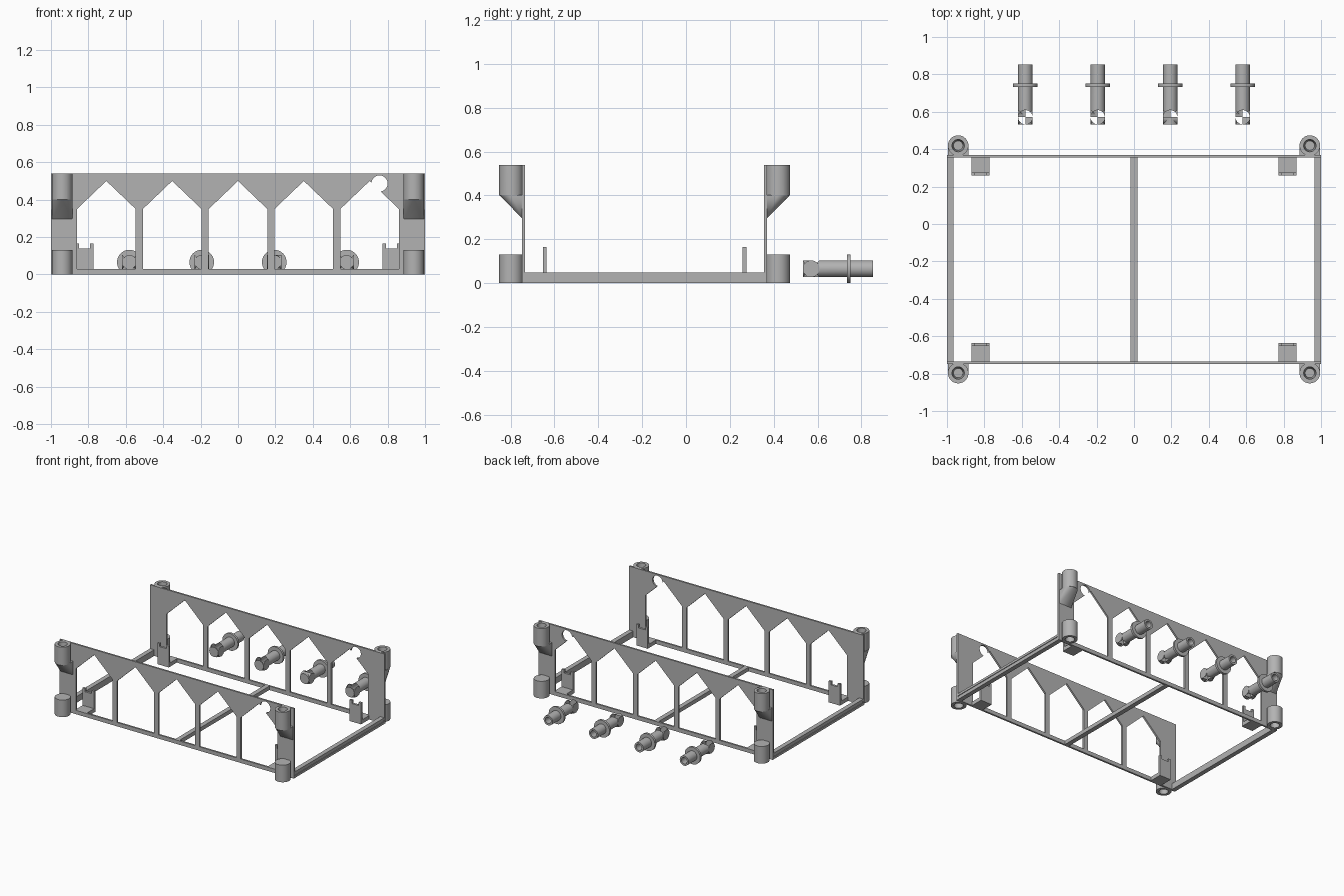
import bpy, bmesh, math
from mathutils import Vector, Matrix

cube = bpy.data.objects.get("Cube")
if cube:
    bpy.data.objects.remove(cube, do_unlink=True)

grey = bpy.data.materials.new("plain_grey")
grey.use_nodes = True
colour = (0.45, 0.45, 0.45, 1)
grey.diffuse_color = colour
grey.node_tree.nodes["Principled BSDF"].inputs["Base Color"].default_value = colour

MID_Y = -0.189       # middle of the frame
PANEL_Y = 0.552      # panel centre, measured from MID_Y
THICK = 0.014
TUBE_Y = 0.608
TUBE_R = 0.055


def make(name, bm):
    bmesh.ops.recalc_face_normals(bm, faces=bm.faces)
    me = bpy.data.meshes.new(name)
    bm.to_mesh(me)
    bm.free()
    me.materials.append(grey)
    ob = bpy.data.objects.new(name, me)
    bpy.context.collection.objects.link(ob)
    return ob


def prism(name, pts, axis, lo, hi):
    """Extrude a 2D outline along x or y."""
    bm = bmesh.new()
    place = (lambda a, b, d: (d, a, b)) if axis == "x" else (lambda a, b, d: (a, d, b))
    face = bm.faces.new([bm.verts.new(place(a, b, lo)) for a, b in pts])
    new = bmesh.ops.extrude_face_region(bm, geom=[face])["geom"]
    shift = Vector(place(0, 0, hi - lo))
    bmesh.ops.translate(bm, verts=[v for v in new if isinstance(v, bmesh.types.BMVert)], vec=shift)
    return make(name, bm)


def box(name, x0, x1, y0, y1, z0, z1):
    return prism(name, [(x0, z0), (x1, z0), (x1, z1), (x0, z1)], "y", y0, y1)


def rod(name, centre, axis, length, r1, r2=None, sides=40):
    bm = bmesh.new()
    turn = Vector((0, 0, 1)).rotation_difference(Vector(axis)).to_matrix().to_4x4()
    bmesh.ops.create_cone(bm, cap_ends=True, segments=sides, radius1=r1,
                          radius2=r1 if r2 is None else r2, depth=length,
                          matrix=Matrix.Translation(centre) @ turn)
    return make(name, bm)


def combine(ob, others, operation):
    """Boolean the helpers into the part, then delete them."""
    for other in others:
        mod = ob.modifiers.new("bool", "BOOLEAN")
        mod.operation, mod.object, mod.solver = operation, other, "EXACT"
    bpy.context.view_layer.update()
    result = bpy.data.meshes.new_from_object(
        ob.evaluated_get(bpy.context.evaluated_depsgraph_get()))
    ob.modifiers.clear()
    ob.data = result
    for other in others:
        bpy.data.objects.remove(other, do_unlink=True)
    return ob


def smooth(ob):
    bpy.ops.object.select_all(action="DESELECT")
    ob.select_set(True)
    bpy.context.view_layer.objects.active = ob
    bpy.ops.object.shade_smooth_by_angle(angle=math.radians(30))


def panel(name, y):
    # Arched side wall with five pointed openings and one cable hole
    ob = box(name, -1, 1, y - THICK / 2, y + THICK / 2, 0, 0.54)
    cutters = []
    for i in range(-2, 3):
        c, w = i * 0.352, 0.157
        outline = [(c - w, 0.03), (c + w, 0.03), (c + w, 0.35), (c, 0.5), (c - w, 0.35)]
        cutters.append(prism("opening_cutter", outline, "y", y - 0.1, y + 0.1))
    cutters.append(rod("hole_cutter", (0.757, y, 0.487), (0, 1, 0), 0.2, 0.043))
    smooth(combine(ob, cutters, "DIFFERENCE"))


def upper_socket(name, x, side):
    # Round socket hulled to a square back, tapering down onto the wall
    y, wall = MID_Y + side * TUBE_Y, MID_Y + side * PANEL_Y
    bm = bmesh.new()
    bmesh.ops.create_cone(bm, cap_ends=True, segments=40, radius1=TUBE_R, radius2=TUBE_R,
                          depth=0.14, matrix=Matrix.Translation((x, y, 0.47)))
    ob = make(name, bm)
    hull = bmesh.new()
    for i in range(40):
        a = i * math.tau / 40
        hull.verts.new((x + TUBE_R * math.cos(a), y + TUBE_R * math.sin(a), 0.402))
    for s in (-1, 1):
        for z in (0.29, 0.402):
            hull.verts.new((x + s * TUBE_R, wall, z))
    bmesh.ops.convex_hull(hull, input=hull.verts)
    taper = make("taper", hull)
    combine(ob, [taper], "UNION")
    bore = rod("bore", (x, y, 0.5), (0, 0, 1), 0.1, 0.025, 0.034)
    smooth(combine(ob, [bore], "DIFFERENCE"))


def lower_foot(name, x, side):
    # Solid-topped foot, bored from below
    y = MID_Y + side * TUBE_Y
    ob = rod(name, (x, y, 0.066), (0, 0, 1), 0.132, TUBE_R)
    bore = rod("bore", (x, y, 0.04), (0, 0, 1), 0.1, 0.034, 0.025)
    smooth(combine(ob, [bore], "DIFFERENCE"))


def bracket(name, sx, side):
    # Floor tab with a notched upright
    wall = MID_Y + side * PANEL_Y
    inner = wall - side * 0.105
    xs = sorted((sx * 0.772, sx * 0.87))
    box(name + "_floor", xs[0], xs[1], min(wall, inner), max(wall, inner), 0, 0.03)
    l, r, t = xs[0], xs[1], 0.02
    outline = [(l, 0), (r, 0), (r, 0.165), (r - t, 0.165), (r - t, 0.14),
               (l + t, 0.14), (l + t, 0.165), (l, 0.165)]
    ys = sorted((inner, inner + side * 0.017))
    prism(name + "_upright", outline, "y", ys[0], ys[1])


for side, word in ((-1, "front"), (1, "back")):
    panel(word + "_wall", MID_Y + side * PANEL_Y)
    for sx, hand in ((-1, "right"), (1, "left")):
        label = word + "_" + hand
        upper_socket(label + "_socket", sx * 0.94, side)
        lower_foot(label + "_foot", sx * 0.94, side)
        bracket(label + "_bracket", sx, side)

# Rails joining the two walls, the outer ones lightly grooved
y0, y1 = MID_Y - PANEL_Y, MID_Y + PANEL_Y
for sx, hand in ((-1, "right"), (1, "left")):
    profile = [(0.965, 0), (1, 0), (1, 0.018), (0.995, 0.018),
               (0.995, 0.03), (1, 0.03), (1, 0.048), (0.965, 0.048)]
    prism(hand + "_rail", [(sx * a, b) for a, b in profile], "y", y0, y1)
box("middle_rail", -0.018, 0.018, y0, y1, 0, 0.03)

# Loose pegs: bored shaft, collar and a three-way crossed head
for i, x in enumerate((-0.581, -0.194, 0.194, 0.581)):
    z, r, head_y = 0.066, 0.038, 0.571
    peg = rod(f"peg_{i + 1}", (x, 0.6925, z), (0, 1, 0), 0.319, r)
    parts = [rod("collar", (x, 0.742, z), (0, 1, 0), 0.017, 0.066),
             rod("head_across", (x, head_y, z), (1, 0, 0), 2 * r, r),
             rod("head_upright", (x, head_y, z), (0, 0, 1), 2 * r, r)]
    combine(peg, parts, "UNION")
    bore = rod("bore", (x, 0.81, z), (0, 1, 0), 0.12, 0.024)
    smooth(combine(peg, [bore], "DIFFERENCE"))
